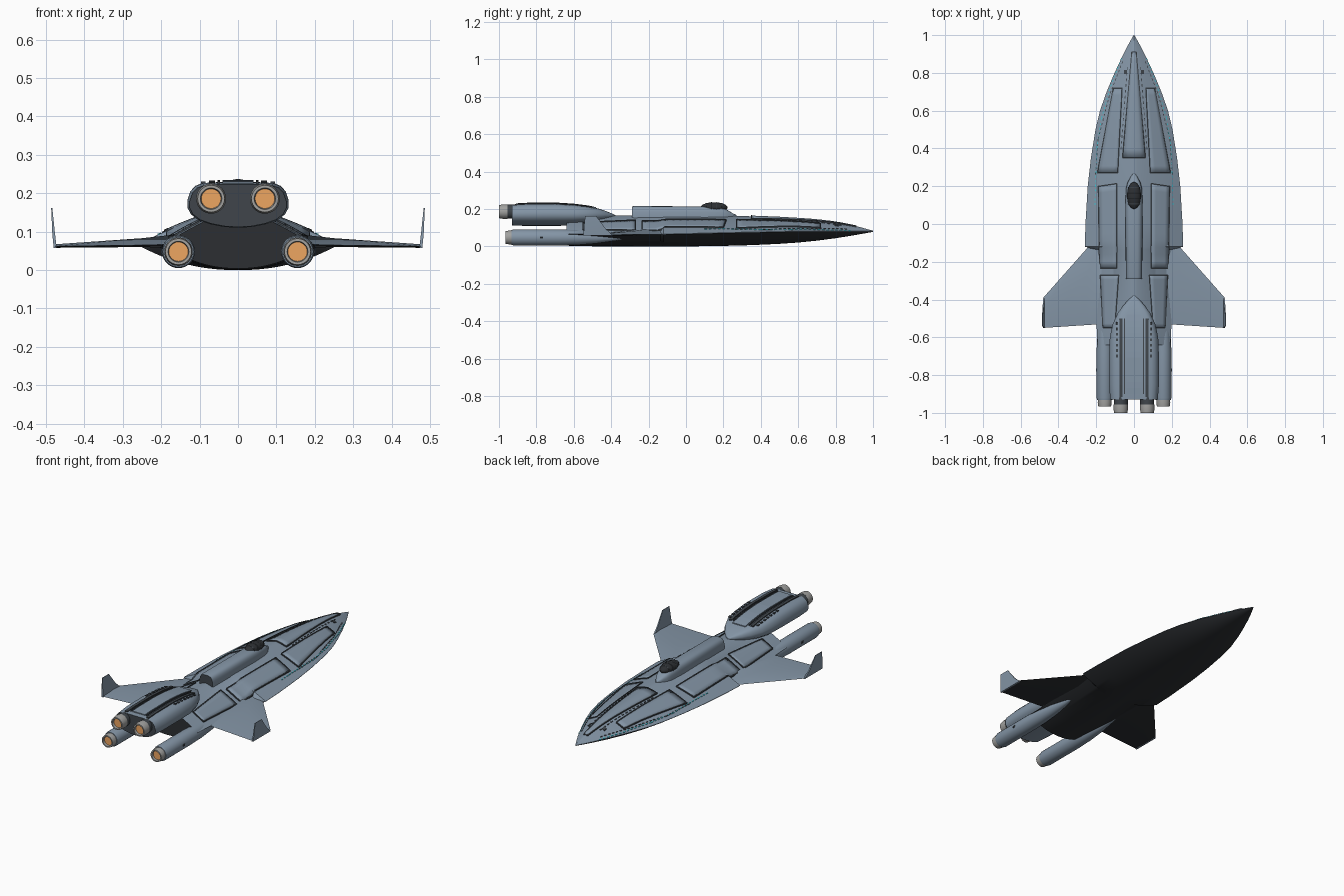
import bpy, bmesh, math
from mathutils import Vector

if "Cube" in bpy.data.objects:
    bpy.data.objects.remove(bpy.data.objects["Cube"])

def mat(name, c):
    m = bpy.data.materials.new(name)
    m.diffuse_color = (*c, 1)
    m.use_nodes = True
    m.node_tree.nodes["Principled BSDF"].inputs["Base Color"].default_value = m.diffuse_color
    return m

BLUE = mat("blue_grey", (0.23, 0.30, 0.38))
DARK = mat("dark_belly", (0.025, 0.028, 0.032))
TRIM = mat("dark_trim", (0.05, 0.06, 0.07))
STEEL = mat("nozzle_steel", (0.36, 0.36, 0.35))
GLOW = mat("engine_glow", (0.85, 0.38, 0.12))
CYAN = mat("cyan_light", (0.05, 0.55, 0.65))

def make(name, verts, faces, mats, solid=0):
    me = bpy.data.meshes.new(name)
    me.from_pydata([tuple(v) for v in verts], [], faces)
    bm = bmesh.new()
    bm.from_mesh(me)
    bmesh.ops.recalc_face_normals(bm, faces=bm.faces)
    bm.to_mesh(me)
    bm.free()
    for m in mats:
        me.materials.append(m)
    ob = bpy.data.objects.new(name, me)
    bpy.context.collection.objects.link(ob)
    if solid:
        mod = ob.modifiers.new("thickness", 'SOLIDIFY')
        mod.thickness, mod.offset = solid, 0
    return ob

def loft(name, rings, mats, last_dark=False, belly=False):
    n = len(rings[0])
    verts = [v for r in rings for v in r]
    faces = [(i*n+j, i*n+(j+1) % n, (i+1)*n+(j+1) % n, (i+1)*n+j)
             for i in range(len(rings)-1) for j in range(n)]
    faces += [tuple(range(n)), tuple(range(len(verts)-n, len(verts)))]
    ob = make(name, verts, faces, mats)
    for p in ob.data.polygons:
        if (belly and p.normal.z < -0.1) or (last_dark and p.index == len(faces)-1):
            p.material_index = 1
    return ob

def lathe(name, prof, x, z, m, n=28):
    """Rings of (radius, y) about an axis parallel to y."""
    rings = [[(x+r*math.cos(2*math.pi*k/n), y, z+r*math.sin(2*math.pi*k/n))
              for k in range(n)] for r, y in prof]
    return loft(name, rings, [m])

def interp(table, y):
    for a, b in zip(table, table[1:]):
        if a[0] >= y >= b[0]:
            t = (a[0]-y)/(a[0]-b[0])
            return [p+(q-p)*t for p, q in zip(a, b)][1:]
    return table[-1][1:]

# Hull stations: y, half width, edge height, top, bottom
HULL = [(1, .002, .080, .082, .078), (.95, .030, .080, .096, .069),
        (.9, .056, .081, .109, .060), (.8, .103, .081, .128, .044),
        (.7, .145, .081, .140, .031), (.6, .180, .080, .147, .021),
        (.5, .204, .078, .153, .014), (.35, .228, .075, .159, .007),
        (.2, .245, .072, .164, .003), (0, .257, .067, .165, 0),
        (-.12, .26, .065, .165, 0), (-.135, .212, .065, .165, 0),
        (-.5, .2, .065, .163, .001), (-.64, .193, .066, .158, .004)]

def hull_z(x, y):
    w, c, t, b = interp(HULL, y)
    return c + (t-c)*(1-min(1, abs(x)/w)**1.3)

N = 14
rings = []
for y, w, c, t, b in HULL:
    up = [(w*k/N, y, c+(t-c)*(1-abs(k/N)**1.3)+.002) for k in range(-N, N+1)]
    lo = [(w*k/N, y, c-(c-b)*(1-abs(k/N)**2.2)) for k in range(N, -N-1, -1)]
    rings.append(up+lo)
loft("hull", rings, [BLUE, DARK], True, True)

def strip(name, pts, width, m, zf=hull_z, lift=.003, dash=0):
    """Thin raised bar following a surface along an (x, y) path."""
    verts, faces = [], []
    for a, b in zip(pts, pts[1:]):
        a, b = Vector(a), Vector(b)
        d = b-a
        s = Vector((-d.y, d.x)).normalized()*width/2
        n = max(1, int(d.length/(dash or .03)))
        for i in range(0, n, 2 if dash else 1):
            k = len(verts)
            for t in (i/n, (i+1)/n):
                p = a+d*t
                for q, h in ((p-s, -.003), (p-s, lift), (p+s, lift), (p+s, -.003)):
                    verts.append((q.x, q.y, zf(q.x, q.y)+.002+h))
            faces += [tuple(k+j for j in f) for f in
                      ((0, 1, 5, 4), (1, 2, 6, 5), (2, 3, 7, 6), (0, 1, 2, 3), (4, 5, 6, 7))]
    return make(name, verts, faces, [m])

def panel(name, c, n=12):
    """Raised hull plate with a dark outline, c = four (x, y) corners."""
    c = [Vector(p) for p in c]
    verts, faces = [], []
    for i in range(n+1):
        for j in range(5):
            p = c[0].lerp(c[3], i/n).lerp(c[1].lerp(c[2], i/n), j/4)
            verts.append((p.x, p.y, hull_z(p.x, p.y)+.003))
    faces = [(i*5+j, i*5+j+1, i*5+j+6, i*5+j+5) for i in range(n) for j in range(4)]
    make(name, verts, faces, [BLUE], .006)
    strip(name+"_outline", c+[c[0]], .005, TRIM, lift=.006)

# Deck plates, seams and edge lights
panel("nose_plate", [(-.012, .91), (.012, .91), (.062, .35), (-.062, .35)])
for s, side in ((-1, "left"), (1, "right")):
    mx = lambda pts: [(s*x, y) for x, y in pts]
    panel(side+"_fore_panel", mx([(.062, .72), (.11, .72), (.195, .27), (.085, .27)]))
    panel(side+"_mid_panel", mx([(.09, .215), (.19, .2), (.183, -.235), (.09, -.235)]))
    panel(side+"_aft_panel", mx([(.08, -.27), (.18, -.27), (.165, -.55), (.1, -.55)]))
    strip(side+"_nose_seam", mx([(.035, .83), (.07, .38)]), .004, TRIM, dash=.015)
    strip(side+"_edge_seam", mx([(.06, .86), (.13, .68), (.19, .45), (.205, .25)]), .004, TRIM, dash=.012)
    strip(side+"_edge_light", mx([(.065, .88), (.12, .74), (.172, .56), (.197, .4), (.207, .1)]),
          .004, CYAN, dash=.012)
    strip(side+"_thruster_port", mx([(.045, .815), (.045, .795)]), .016, TRIM, lift=.004)

# Dorsal spine
rings = []
for y, w, z in ((.27, .003, .168), (.25, .018, .177), (.22, .034, .196), (.19, .042, .208),
                (.1, .046, .214), (-.28, .043, .216), (-.29, .041, .213)):
    rings.append([(-w, y, .13)] + [(-w*math.cos(a)*abs(math.cos(a))**-.4, y, .16+(z-.16)*math.sin(a)**.6)
                 for a in [math.pi*k/12+1e-4*(k == 0)-1e-4*(k == 12) for k in range(13)]] + [(w, y, .13)])
loft("dorsal_spine", rings, [BLUE, TRIM], True)

# Canopy with frames
bpy.ops.mesh.primitive_uv_sphere_add(segments=28, ring_count=16, location=(0, .15, .208))
can = bpy.context.object
can.name = "canopy"
can.scale = (.037, .072, .028)
can.data.materials.append(DARK)
for i, t in enumerate((-.6, -.2, .2, .6)):
    r = math.sqrt(1-t*t)
    bpy.ops.mesh.primitive_torus_add(major_segments=28, minor_segments=6, major_radius=1, minor_radius=.06,
                                     location=(0, .15+.072*t, .208), rotation=(math.pi/2, 0, 0))
    f = bpy.context.object
    f.name = "canopy_frame_%d" % i
    f.scale = (.037*r, .028*r, .05)
    f.data.materials.append(TRIM)

# Upper engine pod: y, half width, bottom, top
POD = [(-.378, .003, .163, .167), (-.40, .028, .152, .178), (-.43, .056, .143, .190),
       (-.47, .085, .132, .203), (-.53, .113, .12, .214), (-.6, .128, .112, .223),
       (-.7, .132, .11, .229), (-.85, .132, .11, .228), (-.93, .126, .112, .223)]
SEC = [(0, 1), (.4, 1), (.7, .98), (.84, .92), (.94, .8), (1, .6), (1, .45),
       (.93, .3), (.78, .17), (.55, .08), (.28, .02)]
half = SEC + [(0, 0)] + [(-x, z) for x, z in SEC[:0:-1]]
loft("upper_engine_pod", [[(w*x, y, b+(t-b)*z) for x, z in half] for y, w, b, t in POD], [BLUE, TRIM], True)

def pod_z(x, y):
    return interp(POD, y)[2]-.002

strip("pod_center_plate", [(0, -.48), (0, -.9)], .08, BLUE, pod_z, .005)
for s, side in ((-1, "left"), (1, "right")):
    strip(side+"_pod_channel", [(s*.068, -.5), (s*.068, -.915)], .016, TRIM, pod_z, .004)
    strip(side+"_pod_vents", [(s*.09, -.52), (s*.09, -.72)], .012, TRIM, pod_z, .002, dash=.014)
    strip(side+"_pod_rail", [(s*.05, -.5), (s*.05, -.9)], .006, TRIM, pod_z, .006)

    # Upper engines
    x, z = s*.07, .186
    lathe(side+"_upper_engine", [(.037, -.9), (.037, -.965)], x, z, TRIM)
    lathe(side+"_upper_nozzle", [(.038, -.955), (.039, -.975), (.035, -1), (.028, -1), (.024, -.98)], x, z, STEEL)
    lathe(side+"_upper_glow", [(.0255, -.983), (.0255, -.988)], x, z, GLOW)

    # Lower nacelles
    x, z = s*.155, .048
    lathe(side+"_nacelle", [(.003, -.3), (.018, -.38), (.032, -.48), (.04, -.58), (.043, -.68),
                            (.043, -.92), (.04, -.932)], x, z, BLUE)
    lathe(side+"_lower_nozzle", [(.036, -.92), (.037, -.945), (.034, -.965), (.027, -.965), (.024, -.945)], x, z, STEEL)
    lathe(side+"_lower_glow", [(.0255, -.948), (.0255, -.953)], x, z, GLOW)
    lathe(side+"_nacelle_port", [(.008, -.765), (.008, -.781)], s*.193, .048, TRIM, 10)

    # Wing: sections with leading edge, crest, trailing edge, keel
    wing = [[(s*x, l, zm), (s*x, l*.65+t*.35, zt), (s*x, t, zm), (s*x, l*.65+t*.35, zb)]
            for x, l, t, zm, zt, zb in ((.17, -.04, -.53, .067, .092, .058), (.25, -.13, -.535, .065, .083, .06),
                                        (.48, -.39, -.55, .062, .067, .058))]
    loft(side+"_wing", wing, [BLUE, DARK], False, True)

    # Winglet
    loft(side+"_winglet", [[(s*(x-h), a, z), (s*(x+h), a, z), (s*(x+h), b, z), (s*(x-h), b, z)]
         for x, h, a, b, z in ((.476, .004, -.39, -.55, .058), (.48, .0035, -.43, -.545, .095),
                               (.485, .0015, -.48, -.54, .162))], [BLUE])

bpy.ops.object.select_all(action='SELECT')
bpy.context.view_layer.objects.active = can
bpy.ops.object.shade_smooth_by_angle(angle=math.radians(32))
